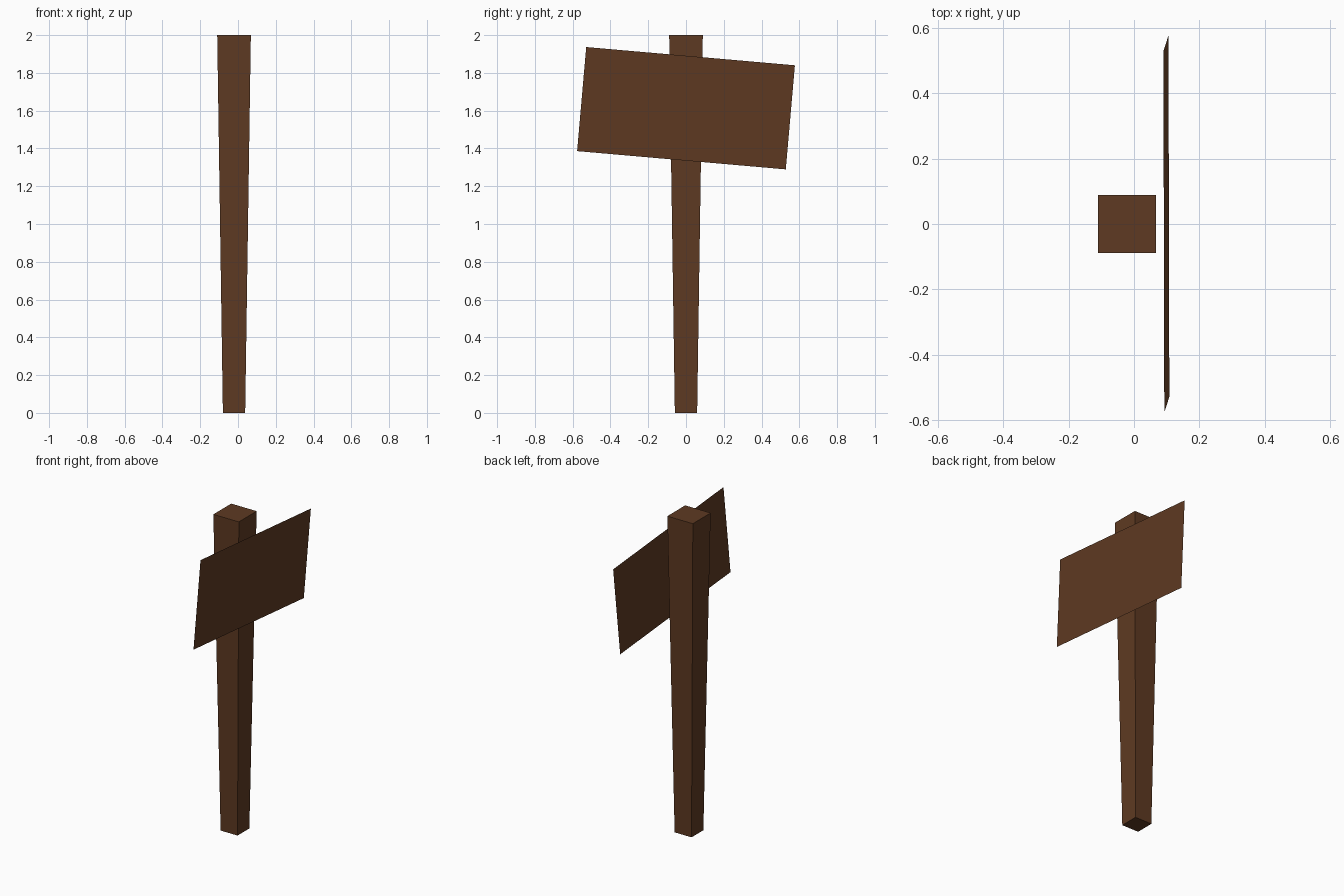
import bpy, bmesh, math

if "Cube" in bpy.data.objects:
    bpy.data.objects.remove(bpy.data.objects["Cube"])

wood = bpy.data.materials.new("brown wood")
wood.diffuse_color = (0.112, 0.042, 0.016, 1)
wood.use_nodes = True
wood.node_tree.nodes["Principled BSDF"].inputs["Base Color"].default_value = wood.diffuse_color


def finish(bm, name):
    me = bpy.data.meshes.new(name)
    bm.to_mesh(me)
    bm.free()
    me.materials.append(wood)
    ob = bpy.data.objects.new(name, me)
    bpy.context.collection.objects.link(ob)
    return ob


# Square post, flaring towards the top
bm = bmesh.new()
bmesh.ops.create_cube(bm, size=2)
for v in bm.verts:
    half = 0.089 if v.co.z > 0 else 0.059
    v.co = (-0.021 + v.co.x * half, v.co.y * half, v.co.z + 1)
finish(bm, "post")

# Thin sign board: a single sheet, rolled 5 degrees and leaning slightly outward
bm = bmesh.new()
bmesh.ops.create_grid(bm, x_segments=1, y_segments=1, size=1)
roll = math.radians(-5)
for v in bm.verts:
    w, h = v.co.x * 0.5545, v.co.y * 0.2765
    y = w * math.cos(roll) - h * math.sin(roll)
    z = w * math.sin(roll) + h * math.cos(roll)
    v.co = (0.099 + 0.028 * z, y, 1.613 + z)
bm.normal_update()
if bm.faces[:][0].normal.x < 0:
    bmesh.ops.reverse_faces(bm, faces=bm.faces[:])
finish(bm, "sign_board")
